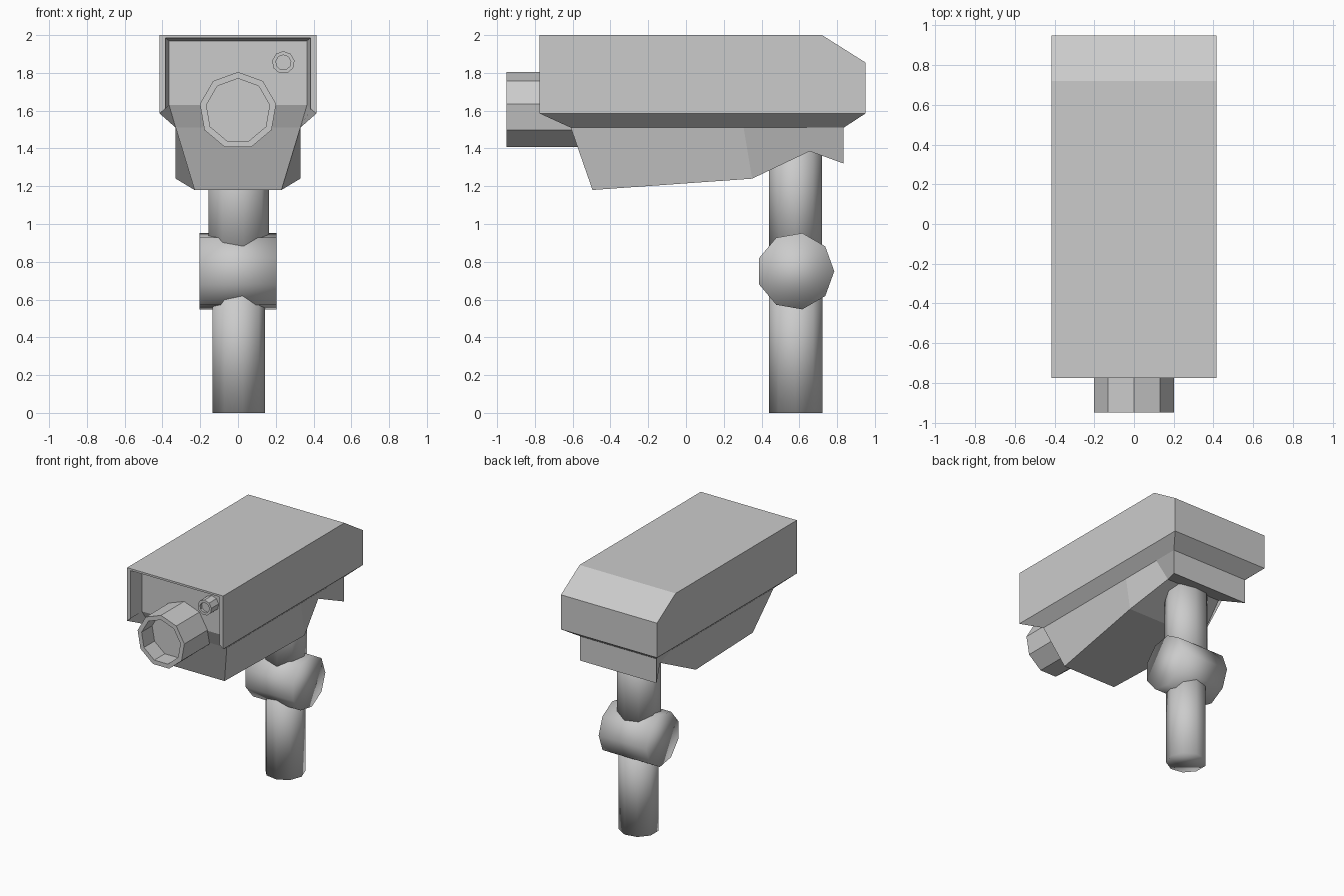
import bpy, bmesh, math
from mathutils import Matrix, Vector

cube = bpy.data.objects.get("Cube")
if cube:
    bpy.data.objects.remove(cube, do_unlink=True)

grey = bpy.data.materials.new("light_grey")
grey.use_nodes = True
colour = (0.6, 0.6, 0.6, 1.0)
grey.diffuse_color = colour
grey.node_tree.nodes["Principled BSDF"].inputs["Base Color"].default_value = colour


def finish(name, bm, smooth=False):
    bmesh.ops.recalc_face_normals(bm, faces=bm.faces[:])
    mesh = bpy.data.meshes.new(name)
    bm.to_mesh(mesh)
    bm.free()
    mesh.materials.append(grey)
    for p in mesh.polygons:
        p.use_smooth = smooth
    obj = bpy.data.objects.new(name, mesh)
    bpy.context.collection.objects.link(obj)
    return obj


def mirrored_shell(name, points, chain, sides):
    """Points on the +x half are mirrored; chain spans left to right, sides fill the flanks."""
    bm = bmesh.new()
    left = {k: bm.verts.new(p) for k, p in points.items()}
    right = {k: bm.verts.new((-p[0], p[1], p[2])) for k, p in points.items()}
    for a, b in zip(chain, chain[1:]):
        bm.faces.new((left[a], left[b], right[b], right[a]))
    for s in sides:
        bm.faces.new([left[k] for k in s])
        bm.faces.new([right[k] for k in reversed(s)])
    return finish(name, bm)


def lathe(name, rings, sides, origin, axis, start, smooth=False, squash=1.0):
    """Rings of (radius, offset) swept along an axis, capped at both ends."""
    bm = bmesh.new()
    loops = []
    for r, h in rings:
        loop = []
        for i in range(sides):
            a = start + 2 * math.pi * i / sides
            u, v = r * math.cos(a), r * math.sin(a)
            p = {"x": (h, u, v), "y": (u, h, v), "z": (u, v * squash, h)}[axis]
            loop.append(bm.verts.new(Vector(p) + Vector(origin)))
        loops.append(loop)
    for a, b in zip(loops, loops[1:]):
        for i in range(sides):
            j = (i + 1) % sides
            bm.faces.new((a[i], a[j], b[j], b[i]))
    bm.faces.new(loops[0])
    bm.faces.new(loops[-1])
    return finish(name, bm, smooth)


# Hood with sloped tail, chamfered underside and recessed front panel
hood = {
    "A": (.415, -.775, 2.0), "B": (.415, .72, 2.0), "C": (.415, .95, 1.855),
    "D": (.415, .95, 1.585), "E": (.33, .835, 1.51), "F": (.33, -.61, 1.51),
    "G": (.365, -.665, 1.63), "H": (.365, -.665, 1.97), "I": (.385, -.775, 1.985),
    "J": (.415, -.775, 1.585), "K": (.385, -.775, 1.61),
}
mirrored_shell("hood", hood, "ABCDEFGHIA", ["ABCDJ", "JDEF", "AJKI", "IKGH", "KJFG"])

# Tapered lower housing with rear flap
housing = {
    "A": (.33, -.61, 1.51), "B": (.23, -.495, 1.18), "C": (.33, .35, 1.24),
    "D": (.235, .655, 1.385), "E": (.33, .835, 1.32), "F": (.33, .835, 1.51),
    "G": (.33, .64, 1.51), "H": (.33, .305, 1.51),
}
mirrored_shell("lower_housing", housing, "ABCDEF", ["ABCH", "HCDG", "GDEF"])

# Lens barrel and small indicator lamp, both hollow at the front
up = math.pi / 2
lathe("lens_barrel", [(.205, -.5), (.205, -.95), (.17, -.95), (.17, -.82)], 9,
      (0, 0, 1.6), "y", up)
lathe("indicator_lamp", [(.06, -.65), (.06, -.755), (.04, -.755), (.04, -.735)], 9,
      (.24, 0, 1.855), "y", up)

# Mounting post: lower pole, swivel joint, upper pole
lathe("lower_pole", [(.144, 0), (.144, .7)], 9, (0, .58, 0), "z", 0, True)
lathe("swivel_joint", [(.205, -.205), (.205, .205)], 9, (0, .58, .75), "x", 0, True)
lathe("upper_pole", [(.165, .8), (.165, 1.49)], 9, (0, .58, 0), "z", 0, True, .865)
